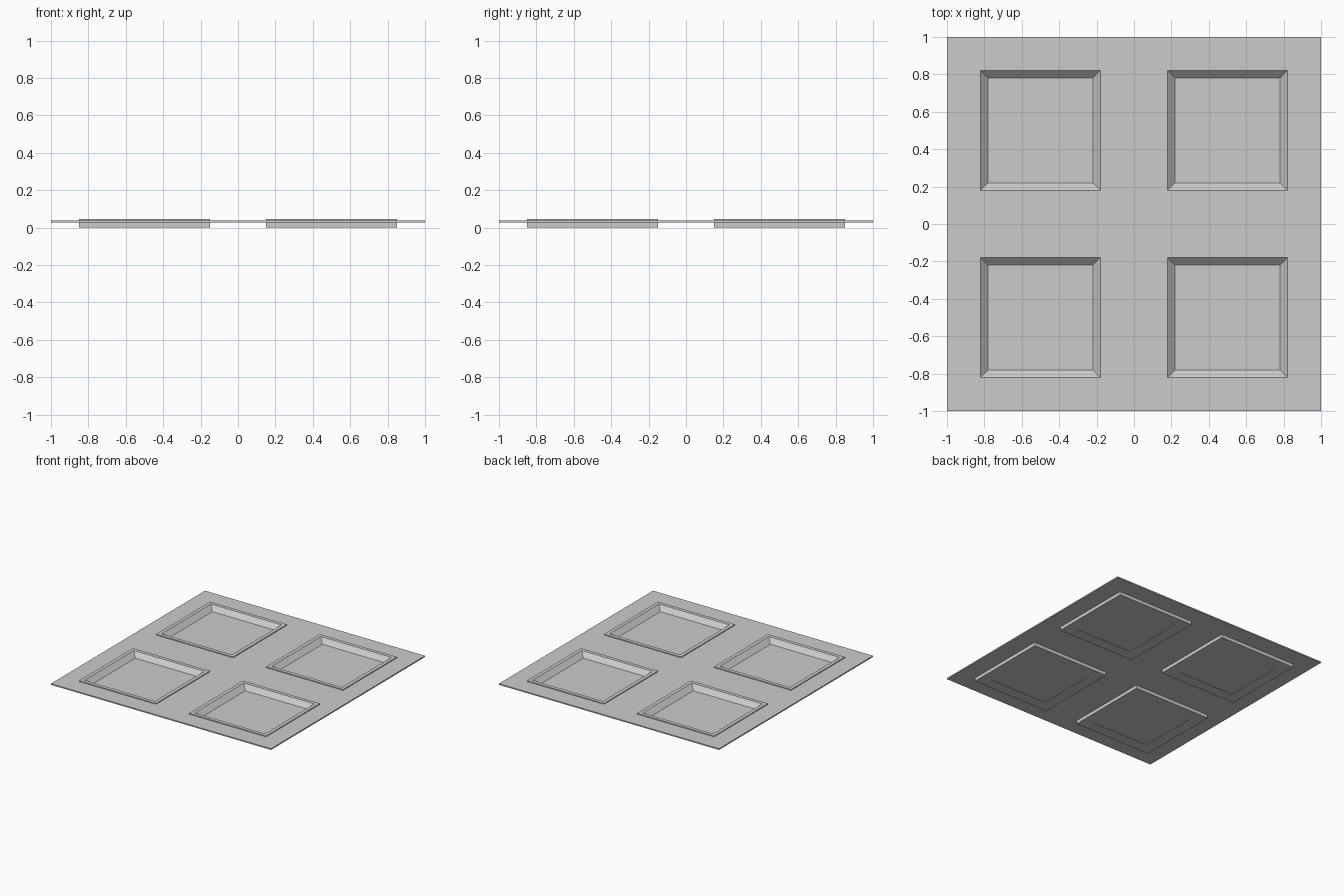
import bpy, bmesh

if "Cube" in bpy.data.objects:
    bpy.data.objects.remove(bpy.data.objects["Cube"])

PLATE_LOW, PLATE_TOP = 0.028, 0.038
RIM_TOP, FLOOR = 0.045, 0.008


def finish(bm, name):
    bmesh.ops.recalc_face_normals(bm, faces=bm.faces)
    mesh = bpy.data.meshes.new(name)
    bm.to_mesh(mesh)
    bm.free()
    obj = bpy.data.objects.new(name, mesh)
    bpy.context.collection.objects.link(obj)
    return obj


# Thin square sheet with four square openings
bm = bmesh.new()
cuts = [-1, -0.85, -0.15, 0.15, 0.85, 1]
grid = [[bm.verts.new((x, y, PLATE_LOW)) for y in cuts] for x in cuts]
for i in range(5):
    for j in range(5):
        if i in (1, 3) and j in (1, 3):
            continue
        bm.faces.new((grid[i][j], grid[i + 1][j], grid[i + 1][j + 1], grid[i][j + 1]))
ext = bmesh.ops.extrude_face_region(bm, geom=bm.faces[:], use_keep_orig=True)
top = [v for v in ext["geom"] if isinstance(v, bmesh.types.BMVert)]
bmesh.ops.translate(bm, verts=top, vec=(0, 0, PLATE_TOP - PLATE_LOW))
finish(bm, "backing_sheet")


def coffer(name, cx, cy):
    """Square tray: nested square rings from floor, over the rim, to the underside."""
    profile = [(0.28, FLOOR), (0.32, RIM_TOP), (0.35, RIM_TOP),
               (0.35, 0), (0.26, 0), (0.26, 0.003)]
    bm = bmesh.new()
    rings = [[bm.verts.new((cx + sx * r, cy + sy * r, z))
              for sx, sy in ((-1, -1), (1, -1), (1, 1), (-1, 1))] for r, z in profile]
    for a, b in zip(rings, rings[1:]):
        for k in range(4):
            n = (k + 1) % 4
            bm.faces.new((a[k], a[n], b[n], b[k]))
    bm.faces.new(rings[0])
    bm.faces.new(rings[-1])
    finish(bm, name)


# Four recessed panels with sloping inner edges
for side, x in (("left", -0.5), ("right", 0.5)):
    for end, y in (("front", -0.5), ("back", 0.5)):
        coffer(f"recessed_panel_{end}_{side}", x, y)
